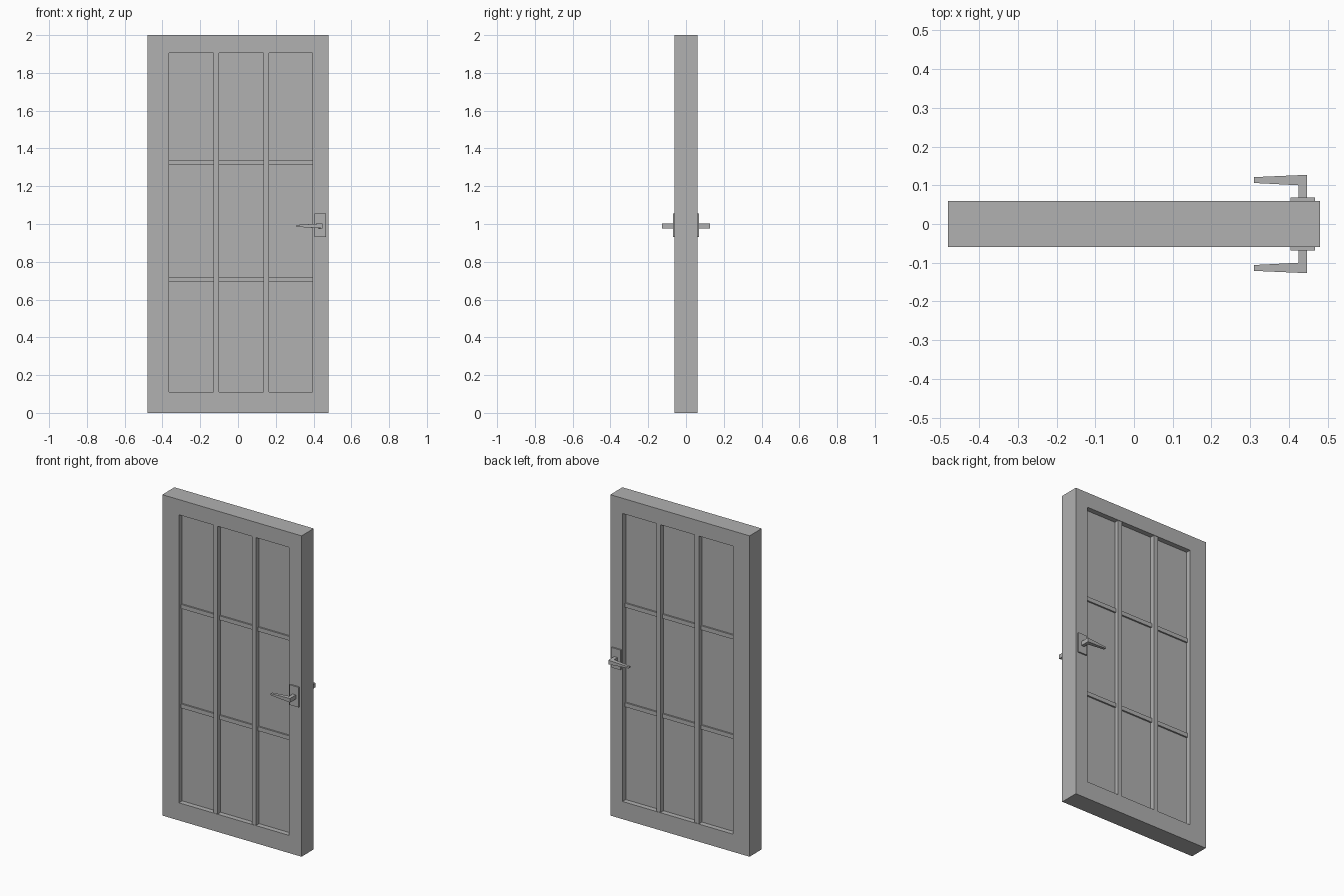
import bpy
import bmesh

cube = bpy.data.objects.get("Cube")
if cube:
    bpy.data.objects.remove(cube, do_unlink=True)

grey = bpy.data.materials.new("plain grey")
grey.use_nodes = True
colour = (0.44, 0.44, 0.44, 1)
grey.diffuse_color = colour
grey.node_tree.nodes["Principled BSDF"].inputs["Base Color"].default_value = colour


def finish(name, bm):
    bmesh.ops.recalc_face_normals(bm, faces=bm.faces)
    mesh = bpy.data.meshes.new(name)
    bm.to_mesh(mesh)
    bm.free()
    mesh.materials.append(grey)
    obj = bpy.data.objects.new(name, mesh)
    bpy.context.collection.objects.link(obj)
    return obj


def box(name, x, y, z):
    bm = bmesh.new()
    bmesh.ops.create_cube(bm, size=1)
    for v in bm.verts:
        v.co = [lo + (c + 0.5) * (hi - lo) for c, (lo, hi) in zip(v.co, (x, y, z))]
    return finish(name, bm)


def rectangle(bm, x, z, y):
    return [bm.verts.new((a, y, b)) for a, b in
            ((x[0], z[0]), (x[1], z[0]), (x[1], z[1]), (x[0], z[1]))]


HALF = 0.06                  # half the door thickness
PANEL = 0.028                # half the thickness of the recessed panel
OPEN_X, OPEN_Z = (-0.365, 0.395), (0.11, 1.905)

# Frame: a rectangular ring open right through
bm = bmesh.new()
loops = [rectangle(bm, (-0.48, 0.48), (0, 2), -HALF),
         rectangle(bm, OPEN_X, OPEN_Z, -HALF),
         rectangle(bm, OPEN_X, OPEN_Z, HALF),
         rectangle(bm, (-0.48, 0.48), (0, 2), HALF)]
for k in range(4):
    a, b = loops[k], loops[(k + 1) % 4]
    for i in range(4):
        j = (i + 1) % 4
        bm.faces.new((a[i], a[j], b[j], b[i]))
finish("door_frame", bm)

# Recessed panel with vertical and shallow horizontal bars
box("door_panel", OPEN_X, (-PANEL, PANEL), OPEN_Z)
for i, x in enumerate((-0.13, 0.135)):
    box(f"vertical_bar_{i + 1}", (x, x + 0.03), (-HALF + 0.003, HALF - 0.003), OPEN_Z)
for i, z in enumerate((0.692, 1.312)):
    box(f"horizontal_bar_{i + 1}", OPEN_X, (-PANEL - 0.01, PANEL + 0.01), (z, z + 0.026))

# Handles: plate and tapered lever on each side
# Lever outline as x, y, half height
lever = [(0.447, 0.068, 0.013), (0.447, 0.127, 0.013), (0.31, 0.121, 0.005),
         (0.31, 0.106, 0.005), (0.425, 0.10, 0.012), (0.425, 0.068, 0.013)]
LEVER_Z = 0.99
for side, s in (("front", -1), ("back", 1)):
    box(f"{side}_handle_plate", (0.404, 0.467), sorted((s * HALF, s * 0.069)), (0.93, 1.055))
    bm = bmesh.new()
    top = [bm.verts.new((x, s * y, LEVER_Z + h)) for x, y, h in lever]
    low = [bm.verts.new((x, s * y, LEVER_Z - h)) for x, y, h in lever]
    # split each cap into the post and the arm
    for cap in (top, low):
        bm.faces.new((cap[0], cap[1], cap[4], cap[5]))
        bm.faces.new(cap[1:5])
    for i in range(len(lever)):
        j = (i + 1) % len(lever)
        bm.faces.new((top[i], top[j], low[j], low[i]))
    finish(f"{side}_handle_lever", bm)
